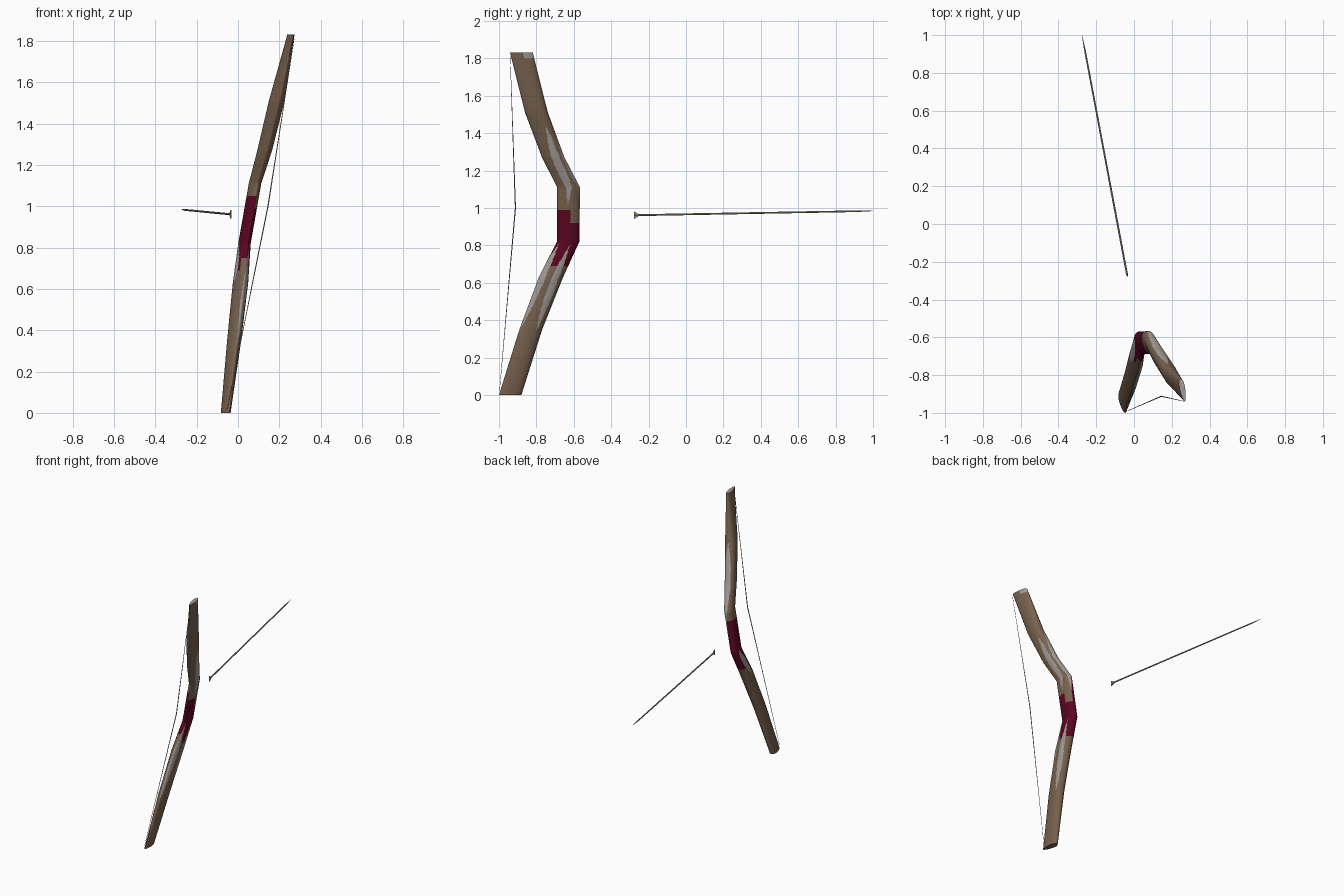
import bpy, bmesh, math
from mathutils import Vector

if "Cube" in bpy.data.objects:
    bpy.data.objects.remove(bpy.data.objects["Cube"])


def material(name, rgb):
    m = bpy.data.materials.new(name)
    m.diffuse_color = (*rgb, 1)
    m.use_nodes = True
    m.node_tree.nodes["Principled BSDF"].inputs["Base Color"].default_value = m.diffuse_color
    return m


WOOD = material("brown wood", (0.19, 0.123, 0.077))
GRIP = material("crimson wrap", (0.11, 0.002, 0.016))
WORN = material("worn grey", (0.36, 0.33, 0.31))


def finish(bm, name, mats, smooth=True):
    bmesh.ops.recalc_face_normals(bm, faces=bm.faces)
    me = bpy.data.meshes.new(name)
    bm.to_mesh(me)
    bm.free()
    for m in mats:
        me.materials.append(m)
    ob = bpy.data.objects.new(name, me)
    bpy.context.collection.objects.link(ob)
    if smooth:
        bpy.ops.object.select_all(action='DESELECT')
        bpy.context.view_layer.objects.active = ob
        ob.select_set(True)
        bpy.ops.object.shade_smooth_by_angle(angle=math.radians(40))
    return ob


def skin(bm, rings):
    """Bridge equal rings into a capped tube; returns (face, row, column)."""
    rows = [[bm.verts.new(p) for p in r] for r in rings]
    n = len(rows[0])
    out = []
    for i in range(len(rows) - 1):
        for j in range(n):
            k = (j + 1) % n
            out.append((bm.faces.new((rows[i][j], rows[i][k], rows[i + 1][k], rows[i + 1][j])), i, j))
    caps = [bm.faces.new(rows[0]), bm.faces.new(rows[-1])]
    return out, caps


# Bow body: horizontal teardrop sections (z, centre x, centre y, half depth, half width)
KEYS = [(0, -.057, -.94, .061, .021), (.35, -.016, -.83, .062, .032),
        (.63, .015, -.722, .066, .035), (.82, .034, -.63, .061, .028),
        (1.11, .085, -.628, .062, .028), (1.27, .132, -.71, .061, .034),
        (1.51, .19, -.80, .062, .036), (1.83, .258, -.88, .062, .014)]
FWD, SIDE = Vector((-.18, .98, 0)), Vector((.98, .18, 0))
N = 72

# Worn streaks: (low z, high z, angle at low, angle at high, half width), degrees
STREAKS = [(.34, .80, 65, 78, 20), (.32, .81, 168, 142, 32),
           (1.02, 1.44, 98, 74, 22), (1.0, 1.52, 22, -2, 34), (.63, .84, -88, -76, 28)]


def bow_colour(z, t):
    for lo, hi, a0, a1, w in STREAKS:
        if lo < z < hi:
            u = (z - lo) / (hi - lo)
            off = (t - (a0 + (a1 - a0) * u) + 180) % 360 - 180
            if abs(off) < w * (1 - abs(2 * u - 1) ** 2):
                return 2
    if z > 1.8 and 0 < t < 85:
        return 2
    right = 20 < t < 165
    top = (.92 if t < 85 else .99) if right else 1.05
    bottom = .75 if abs(t) > 130 else .69
    return 1 if bottom < z < top else 0


zs = []
for k0, k1 in zip(KEYS, KEYS[1:]):
    steps = round((k1[0] - k0[0]) / .01)
    zs += [[a + (b - a) * i / steps for a, b in zip(k0, k1)] for i in range(steps)]
zs.append(list(KEYS[-1]))
rings = []
for z, x, y, a, b in zs:
    ring = []
    for j in range(N):
        t = 2 * math.pi * j / N
        ring.append(Vector((x, y, z)) + FWD * a * math.cos(t)
                    + SIDE * b * math.sin(t) * (1 + .3 * math.cos(t)))
    rings.append(ring)
bm = bmesh.new()
faces, caps = skin(bm, rings)
for f, i, j in faces:
    t = (j + .5) * 360 / N
    f.material_index = bow_colour((zs[i][0] + zs[i + 1][0]) / 2, t - 360 if t > 180 else t)
caps[1].material_index = 2
finish(bm, "bow_body", [WOOD, GRIP, WORN])


def rod(name, pts, radii, sides, mat):
    """Round rod through points, with a radius at each one."""
    pts = [Vector(p) for p in pts]
    d = (pts[-1] - pts[0]).normalized()
    q = d.to_track_quat('Z', 'Y')
    bm = bmesh.new()
    skin(bm, [[p + q @ Vector((r * math.cos(2 * math.pi * j / sides),
                               r * math.sin(2 * math.pi * j / sides), 0))
               for j in range(sides)] for p, r in zip(pts, radii)])
    return finish(bm, name, [mat])


# Bowstring, thinner at its two ends
rod("bowstring", [(-.052, -.997, .02), (.145, -.912, 1.0), (.272, -.94, 1.81)],
    [.001, .003, .001], 6, WORN)

# Arrow shaft with a pointed tip
tail, tip = Vector((-.036, -.272, .961)), Vector((-.275, 1.0, .984))
rod("arrow_shaft", [tail, tail.lerp(tip, .93), tip], [.005, .0045, .0008], 8, WORN)

# Arrow tail: thin upright flared vane
along = (tip - tail).normalized()
across = along.cross(Vector((0, 0, 1))).normalized() * .0025
up = Vector((0, 0, 1))
outline = [tail - along * .006 + up * .02, tail + along * .022 + up * .004,
           tail + along * .022 - up * .004, tail - along * .006 - up * .02]
bm = bmesh.new()
skin(bm, [[p - across for p in outline], [p + across for p in outline]])
finish(bm, "arrow_vane", [WORN], smooth=False)
